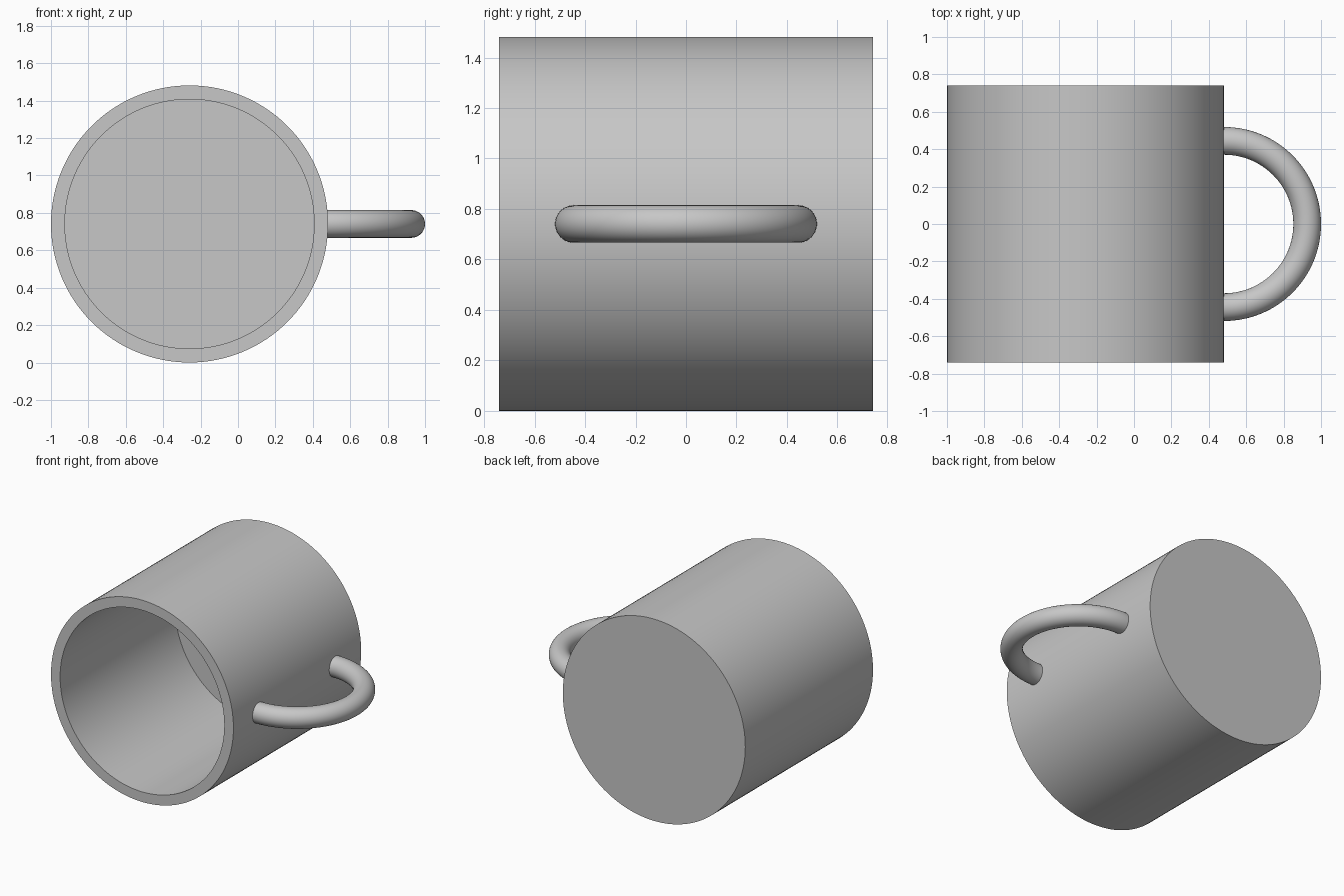
import bpy, bmesh, math
from mathutils import Vector

if "Cube" in bpy.data.objects:
    bpy.data.objects.remove(bpy.data.objects["Cube"])

U = 2 / 27                      # base unit: wall thickness
R, CX, CZ = 10 * U, -1 + 10 * U, 10 * U

grey = bpy.data.materials.new("grey_ceramic")
grey.diffuse_color = (0.57, 0.57, 0.57, 1)
grey.use_nodes = True
grey.node_tree.nodes["Principled BSDF"].inputs["Base Color"].default_value = grey.diffuse_color


def finish(bm, name):
    bmesh.ops.remove_doubles(bm, verts=bm.verts, dist=1e-5)
    bmesh.ops.recalc_face_normals(bm, faces=bm.faces)
    mesh = bpy.data.meshes.new(name)
    bm.to_mesh(mesh)
    bm.free()
    mesh.materials.append(grey)
    obj = bpy.data.objects.new(name, mesh)
    bpy.context.collection.objects.link(obj)
    bpy.ops.object.select_all(action='DESELECT')
    obj.select_set(True)
    bpy.context.view_layer.objects.active = obj
    bpy.ops.object.shade_smooth_by_angle(angle=math.radians(30))
    return obj


# Cup lying on its side, opening toward the front: wall and floor as one spun profile
bm = bmesh.new()
profile = [(0, 10), (10, 10), (10, -10), (9, -10), (9, 8), (0, 8)]
verts = [bm.verts.new((CX + r * U, y * U, CZ)) for r, y in profile]
edges = [bm.edges.new(pair) for pair in zip(verts, verts[1:])]
bmesh.ops.spin(bm, geom=verts + edges, cent=(CX, 0, CZ), axis=(0, 1, 0),
               angle=math.tau, steps=128)
finish(bm, "cup")

# Handle: half ring whose ends are sunk slightly into the cup wall
bm = bmesh.new()
sink, sides, steps = 0.02, 48, 64
centre = Vector((CX + R, 0, CZ))
path = [(-sink, -6 * U, 0)]
path += [(6 * U * math.cos(a), 6 * U * math.sin(a), a)
         for a in (-math.pi / 2 + math.pi * i / steps for i in range(steps + 1))]
path.append((-sink, 6 * U, 0))
rings = []
for x, y, a in path:
    if x == -sink:
        a = math.copysign(math.pi / 2, y)
    out = Vector((math.cos(a), math.sin(a), 0))
    ring = []
    for k in range(sides):
        t = math.tau * k / sides
        ring.append(bm.verts.new(centre + Vector((x, y, 0))
                                 + U * (out * math.cos(t) + Vector((0, 0, math.sin(t))))))
    rings.append(ring)
for a, b in zip(rings, rings[1:]):
    for k in range(sides):
        n = (k + 1) % sides
        bm.faces.new((a[k], a[n], b[n], b[k]))
bm.faces.new(rings[0])
bm.faces.new(rings[-1])
finish(bm, "handle")
